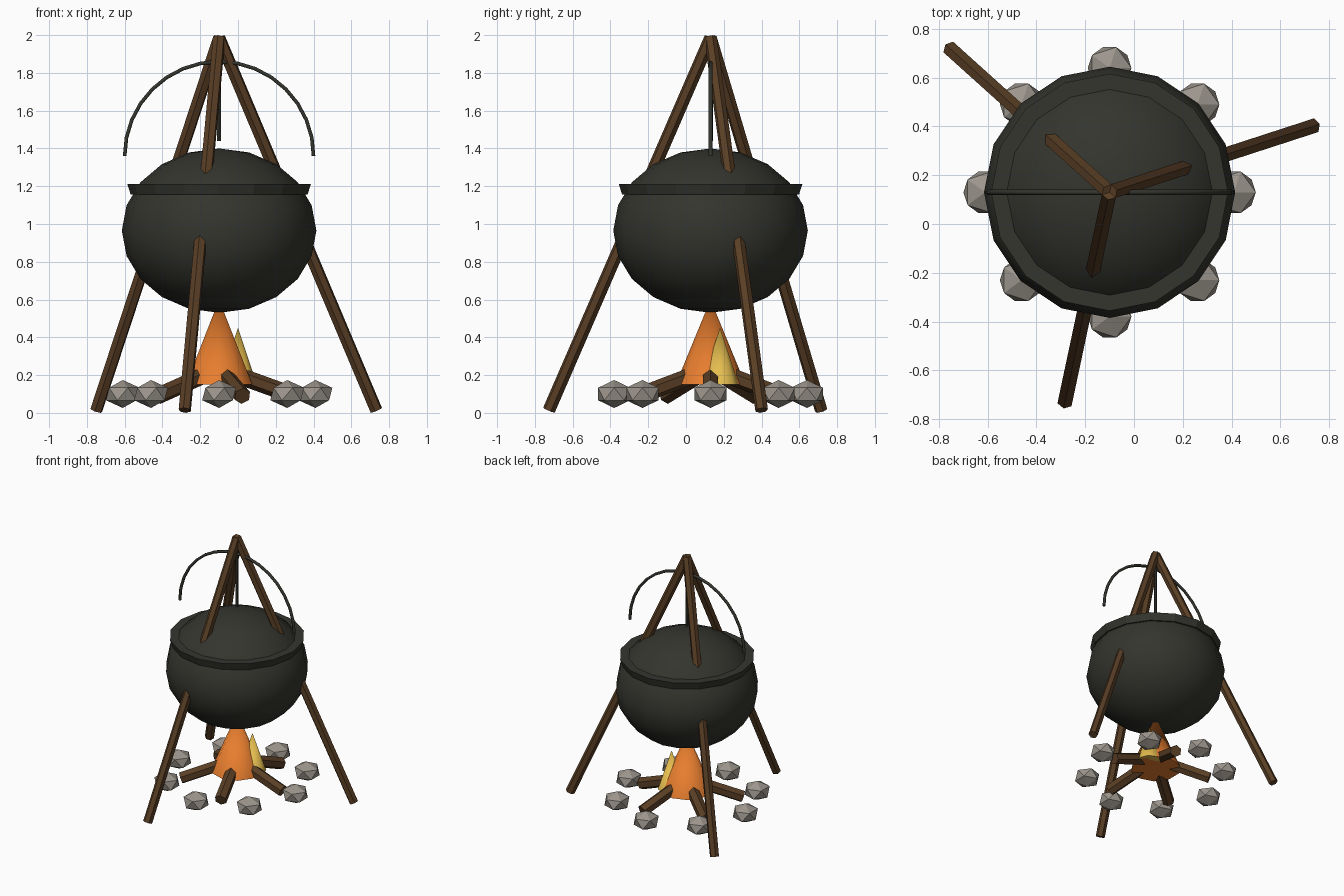
import bpy, math
from mathutils import Vector

cube = bpy.data.objects.get("Cube")
if cube:
    bpy.data.objects.remove(cube, do_unlink=True)

CENTRE = Vector((-0.1, 0.13, 0))


def material(name, colour):
    m = bpy.data.materials.new(name)
    m.use_nodes = True
    m.diffuse_color = (*colour, 1)
    bsdf = m.node_tree.nodes["Principled BSDF"]
    bsdf.inputs["Base Color"].default_value = (*colour, 1)
    bsdf.inputs["Roughness"].default_value = 0.9
    return m


iron = material("dark iron", (0.035, 0.035, 0.028))
wood = material("brown wood", (0.10, 0.048, 0.018))
stone = material("grey stone", (0.33, 0.30, 0.26))
orange = material("orange flame", (0.85, 0.22, 0.03))
yellow = material("yellow flame", (0.80, 0.52, 0.08))


def finish(name, mat, smooth=None):
    ob = bpy.context.object
    ob.name = name
    ob.data.materials.append(mat)
    if smooth:
        bpy.ops.object.shade_smooth_by_angle(angle=math.radians(smooth))
    return ob


def polar(radius, degrees, z):
    a = math.radians(degrees)
    return CENTRE + Vector((radius * math.cos(a), radius * math.sin(a), z))


def rod(name, start, end, radius, sides, mat, smooth=None):
    axis = end - start
    bpy.ops.mesh.primitive_cylinder_add(
        vertices=sides, radius=radius, depth=axis.length, location=(start + end) / 2,
        rotation=axis.to_track_quat('Z', 'Y').to_euler())
    return finish(name, mat, smooth)


def cone(name, location, sides, r1, r2, bottom, top, mat, smooth=None):
    bpy.ops.mesh.primitive_cone_add(
        vertices=sides, radius1=r1, radius2=r2, depth=top - bottom,
        location=location + Vector((0, 0, (bottom + top) / 2)))
    return finish(name, mat, smooth)


# Cauldron body and flared rim
bpy.ops.mesh.primitive_uv_sphere_add(segments=16, ring_count=10, radius=1,
                                     location=CENTRE + Vector((0, 0, 0.965)))
bpy.context.object.scale = (0.515, 0.515, 0.435)
finish("cauldron_body", iron, 60)
cone("cauldron_rim", CENTRE, 16, 0.468, 0.486, 1.155, 1.212, iron)

# Half-round carrying handle
curve = bpy.data.curves.new("cauldron_handle", 'CURVE')
curve.dimensions = '3D'
curve.bevel_depth = 0.011
curve.bevel_resolution = 1
curve.use_fill_caps = True
arc = curve.splines.new('POLY')
STEPS = 16
arc.points.add(STEPS)
for i, p in enumerate(arc.points):
    a = math.pi * i / STEPS
    p.co = (*(CENTRE + Vector((0.5 * math.cos(a), 0, 1.36 + 0.5 * math.sin(a)))), 1)
handle = bpy.data.objects.new("cauldron_handle", curve)
handle.data.materials.append(iron)
bpy.context.collection.objects.link(handle)

# Hanging rod below the tripod apex
rod("hanging_rod", polar(0, 0, 1.44), polar(0, 0, 1.92), 0.012, 6, iron)

# Tripod poles
for i in range(3):
    rod(f"tripod_pole_{i + 1}", polar(0.875, 18 + 120 * i, 0.014),
        polar(0, 0, 1.986), 0.034, 6, wood)

# Firewood leaning into the flame
for i in range(5):
    rod(f"log_{i + 1}", polar(0.4, 72 * i, 0.09), polar(0.04, 72 * i, 0.22),
        0.045, 6, wood)

# Flames
cone("large_flame", CENTRE, 10, 0.185, 0, 0.15, 0.6, orange, 40)
cone("small_flame", CENTRE + Vector((0.1, 0.05, 0)), 8, 0.1, 0, 0.15, 0.45, yellow, 50)

# Ring of stones
for i in range(8):
    bpy.ops.mesh.primitive_ico_sphere_add(subdivisions=1, radius=0.1,
                                          location=polar(0.51, 45 * i, 0.1))
    bpy.context.object.scale.z = 0.74
    finish(f"stone_{i + 1}", stone)
